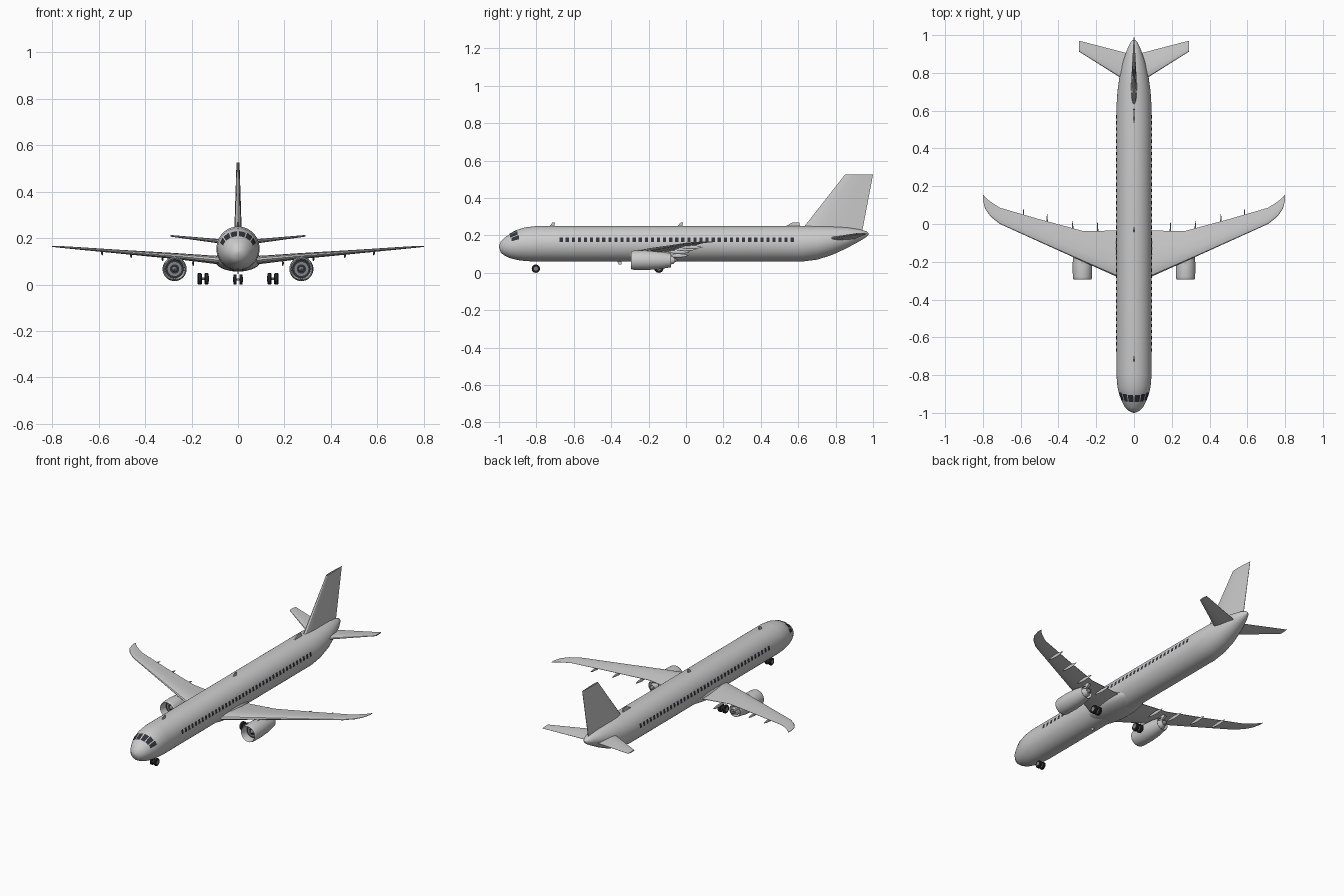
import bpy, bmesh, math
from mathutils import Vector

old = bpy.data.objects.get("Cube")
if old:
    bpy.data.objects.remove(old, do_unlink=True)


def material(name, rgb):
    m = bpy.data.materials.new(name)
    m.use_nodes = True
    m.diffuse_color = (*rgb, 1)
    m.node_tree.nodes["Principled BSDF"].inputs["Base Color"].default_value = (*rgb, 1)
    return m


PAINT = material("light grey paint", (0.6, 0.6, 0.6))
GLASS = material("dark glass", (0.03, 0.035, 0.045))
METAL = material("mid grey metal", (0.22, 0.23, 0.24))
RUBBER = material("black rubber", (0.02, 0.02, 0.025))


def finish(name, bm, mats, angle=40, weld=True):
    if weld:
        bmesh.ops.remove_doubles(bm, verts=bm.verts, dist=0.00005)
        bmesh.ops.recalc_face_normals(bm, faces=bm.faces)
    mesh = bpy.data.meshes.new(name)
    bm.to_mesh(mesh)
    bm.free()
    for m in mats:
        mesh.materials.append(m)
    ob = bpy.data.objects.new(name, mesh)
    bpy.context.collection.objects.link(ob)
    bpy.ops.object.select_all(action='DESELECT')
    ob.select_set(True)
    bpy.context.view_layer.objects.active = ob
    bpy.ops.object.shade_smooth_by_angle(angle=math.radians(angle))
    return ob


def skin(bm, rings, caps=True):
    """Bridge closed rings of points with quads."""
    vs = [[bm.verts.new(p) for p in r] for r in rings]
    n = len(vs[0])
    for a, b in zip(vs, vs[1:]):
        for i in range(n):
            bm.faces.new((a[i], a[(i + 1) % n], b[(i + 1) % n], b[i]))
    if caps:
        bm.faces.new(vs[0])
        bm.faces.new(vs[-1])


def lathe(name, profile, centre, mat, axis='y', scale=(1, 1, 1), segs=32, closed=False):
    """Revolve (along, radius) points about an axis through centre."""
    bm = bmesh.new()
    rings = []
    for t, r in profile + (profile[:1] if closed else []):
        r = max(r, 0.0003)
        ring = []
        for i in range(segs):
            a = math.tau * i / segs
            u, v = r * math.cos(a), r * math.sin(a)
            p = (u, t, v) if axis == 'y' else (t, u, v)
            ring.append(Vector(centre) + Vector([c * s for c, s in zip(p, scale)]))
        rings.append(ring)
    skin(bm, rings, not closed)
    return finish(name, bm, [mat])


FOIL = [(0, 0), (.03, .25), (.12, .42), (.3, .5), (.6, .36), (1, .04)]


def foil_loft(name, sections, thick_axis, mats=(PAINT,)):
    """Loft an airfoil through (leading edge point, trailing y, thickness)."""
    bm = bmesh.new()
    loop = FOIL + [(t, -h) for t, h in reversed(FOIL[1:])]
    up = Vector(thick_axis)
    skin(bm, [[Vector(le) + Vector((0, t * (te - le[1]), 0)) + up * h * thick
               for t, h in loop] for le, te, thick in sections])
    return finish(name, bm, mats, 30)


def plate(name, outline, x, thick, mat=PAINT):
    """Side outline in (y, z) with thickness across x."""
    bm = bmesh.new()
    skin(bm, [[(x + s * thick / 2, y, z) for y, z in outline] for s in (-1, 1)])
    return finish(name, bm, [mat], 20)


# Fuselage stations: y, half width, bottom, top
BODY = [(-1, .004, .136, .144), (-.99, .028, .108, .168), (-.97, .048, .092, .187),
        (-.94, .064, .078, .209), (-.9, .079, .068, .231), (-.86, .088, .063, .243),
        (-.8, .093, .06, .25), (.62, .093, .06, .25), (.7, .088, .07, .25),
        (.78, .077, .095, .248), (.86, .058, .132, .243), (.93, .034, .17, .232),
        (.965, .016, .192, .222), (.975, .004, .203, .212)]


def body_point(y, angle, out=0.0):
    """Point on the fuselage skin; angle runs from the crown towards +x."""
    for a, b in zip(BODY, BODY[1:]):
        if a[0] <= y <= b[0]:
            k = (y - a[0]) / (b[0] - a[0])
            _, w, lo, hi = [p + (q - p) * k for p, q in zip(a, b)]
            break
    return Vector(((w + out) * math.sin(angle), y,
                   (lo + hi) / 2 + ((hi - lo) / 2 + out) * math.cos(angle)))


bm = bmesh.new()
skin(bm, [[body_point(s[0], math.tau * i / 48) for i in range(48)] for s in BODY])
finish("fuselage", bm, [PAINT])


def window(bm, y0, y1, a0, a1, side, ny, na):
    """Thin glass patch lying just proud of the fuselage skin."""
    grid = [[bm.verts.new(body_point(y0 + (y1 - y0) * i / ny,
                                     side * math.radians(a0 + (a1 - a0) * j / na), .0018))
             for j in range(na + 1)] for i in range(ny + 1)]
    for i in range(ny):
        for j in range(na):
            q = (grid[i][j], grid[i + 1][j], grid[i + 1][j + 1], grid[i][j + 1])
            bm.faces.new(q if side > 0 else q[::-1])


cabin, cockpit = bmesh.new(), bmesh.new()
for side in (1, -1):
    for i in range(39):
        y = -.667 + i * .0325
        window(cabin, y - .0085, y + .0085, 70, 85, side, 1, 3)
    for y0, y1, a0, a1 in [(-.943, -.905, 3, 25), (-.94, -.9, 29, 49), (-.934, -.893, 53, 70)]:
        window(cockpit, y0, y1, a0, a1, side, 4, 5)
for name, bm in (("cabin_windows", cabin), ("cockpit_windows", cockpit)):
    bmesh.ops.recalc_face_normals
    finish(name, bm, [GLASS], weld=False)

# Belly fairing between the wings
lathe("belly_fairing", [(-.23 * math.cos(math.pi * i / 16), math.sin(math.pi * i / 16))
                        for i in range(17)], (0, -.15, .106), PAINT, scale=(.1, 1, .05))

# Tail fin with a dark tip cap
fin = foil_loft("tail_fin", [((0, .595, .2), .938, .034), ((0, .85, .525), 1, .013)],
                (1, 0, 0), (PAINT, METAL))
for f in fin.data.polygons:
    if f.normal.z > .9:
        f.material_index = 1

# Aerials along the crown and under the belly
plate("front_aerial", [(-.73, .247), (-.715, .268), (-.7, .268), (-.705, .247)], 0, .006)
plate("middle_aerial", [(-.045, .247), (-.03, .268), (-.015, .268), (-.02, .247)], 0, .006)
plate("rear_aerial", [(.53, .247), (.57, .27), (.605, .27), (.61, .247)], 0, .008)
plate("belly_aerial", [(-.37, .064), (-.36, .045), (-.345, .045), (-.345, .064)], 0, .006)


def wheel(name, x, y, r, w):
    lathe(name + "_tyre", [(-w / 2, r * .55), (-w / 2, r * .85), (-w * .3, r), (w * .3, r),
                           (w / 2, r * .85), (w / 2, r * .55)], (x, y, r), RUBBER, 'x', segs=24)
    lathe(name + "_hub", [(-w * .54, 0), (-w * .54, r * .5), (w * .54, r * .5), (w * .54, 0)],
          (x, y, r), METAL, 'x', segs=16)


def axle(name, x, y, z, half):
    lathe(name, [(-half, .005), (half, .005)], (x, y, z), METAL, 'x', segs=12)


axle("nose_axle", 0, -.803, .022, .012)

for side, tag in ((1, "left"), (-1, "right")):
    # Swept wing with a raked, curled-back tip
    wing = [(0, -.32, -.035, .1, .045), (.09, -.28, -.035, .106, .036),
            (.27, -.199, -.037, .123, .026), (.5, -.095, .025, .141, .017),
            (.71, 0, .086, .158, .01), (.76, .04, .118, .162, .008),
            (.788, .08, .142, .164, .006), (.8, .125, .157, .165, .004)]
    foil_loft(tag + "_wing", [((side * x, le, z), te, t) for x, le, te, z, t in wing], (0, 0, 1))
    # Tailplane
    foil_loft(tag + "_tailplane", [((side * .02, .742, .18), .9, .022),
                                   ((side * .29, .912, .21), .97, .007)], (0, 0, 1))
    # Flap track fairings
    for i, (x, y, z) in enumerate([(.193, -.035, .092), (.325, -.03, .112),
                                   (.46, .005, .126), (.585, .035, .137)]):
        lathe(f"{tag}_flap_fairing_{i + 1}", [(-.07, 0), (-.05, .006), (-.01, .01),
                                              (.025, .007), (.052, 0)],
              (side * x, y, z), PAINT, scale=(.45, 1, 1.1), segs=12)
    # Engine: cowling, fan, spinner, exhaust core and plug
    hub = (side * .273, -.295, .067)
    lathe(tag + "_engine_cowling",
          [(.05, .038), (.012, .042), (.002, .044), (0, .046), (.003, .0485), (.015, .051),
           (.08, .052), (.15, .048), (.215, .037), (.214, .035), (.12, .036)],
          hub, PAINT, closed=True)
    lathe(tag + "_engine_fan", [(.045, 0), (.045, .041), (.05, .041), (.05, 0)], hub, GLASS)
    lathe(tag + "_fan_ring", [(.043, .02), (.043, .03), (.046, .03), (.046, .02)], hub, METAL,
          closed=True)
    lathe(tag + "_spinner", [(.022, 0), (.028, .006), (.045, .012)], hub, METAL)
    lathe(tag + "_exhaust_core", [(.12, .04), (.125, .04), (.13, .032), (.2, .027),
                                  (.232, .017), (.23, .013)], hub, PAINT)
    lathe(tag + "_exhaust_plug", [(.22, .014), (.233, .013), (.253, 0)], hub, METAL)
    plate(tag + "_engine_pylon", [(-.25, .11), (-.19, .124), (-.07, .122), (-.05, .105),
                                  (-.1, .08), (-.2, .08)], side * .273, .014)
    # Landing gear wheels
    wheel(tag + "_nose_wheel", side * .013, -.803, .022, .014)
    axle(tag + "_main_axle", side * .15, -.145, .025, .015)
    for spot, x in (("inner", .135), ("outer", .165)):
        wheel(f"{tag}_{spot}_main_wheel", side * x, -.145, .025, .018)
